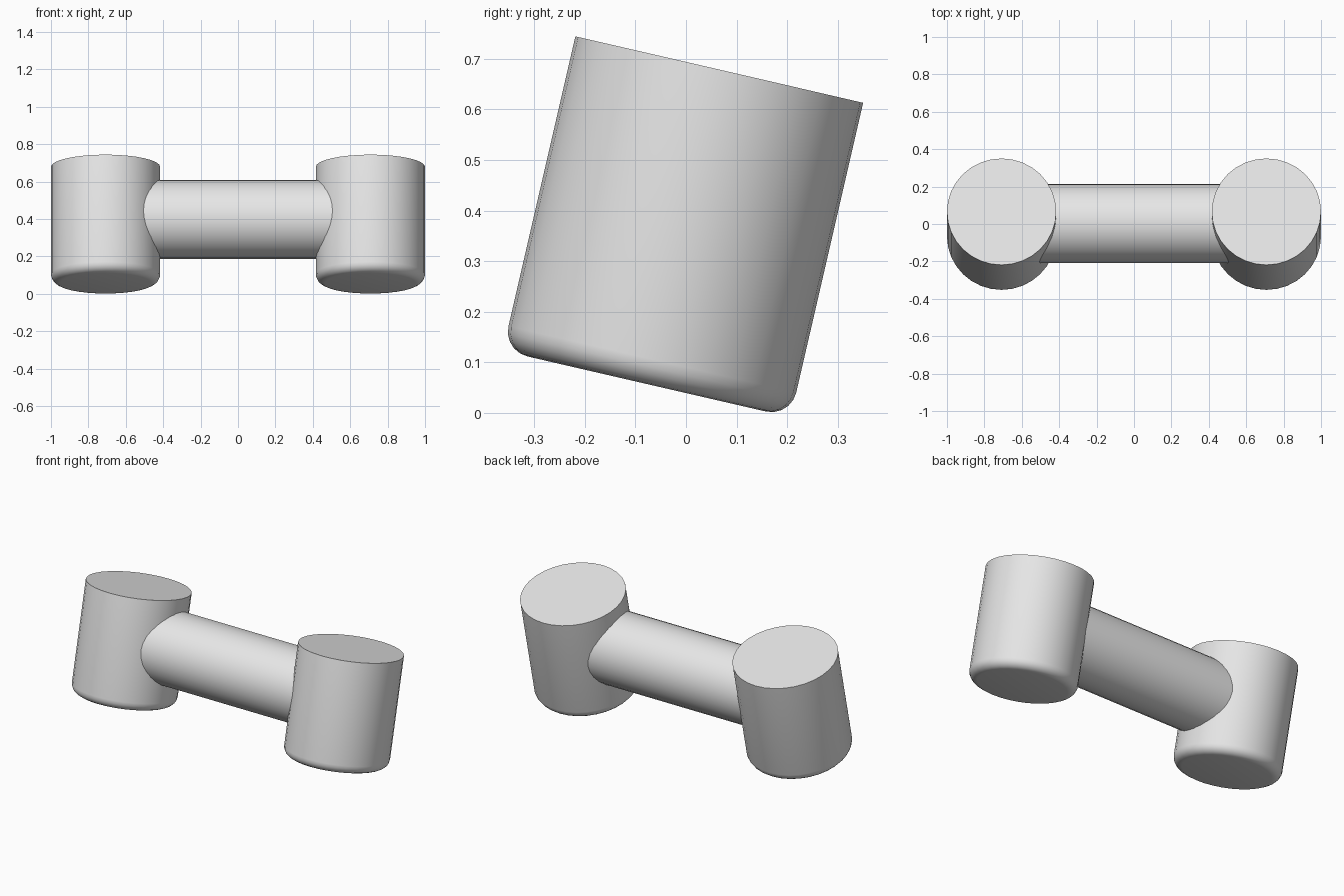
import bpy, bmesh, math
from mathutils import Matrix, Vector

cube = bpy.data.objects.get("Cube")
if cube:
    bpy.data.objects.remove(cube, do_unlink=True)

grey = bpy.data.materials.new("light grey")
grey.use_nodes = True
colour = (0.8, 0.8, 0.8, 1)
grey.diffuse_color = colour
grey.node_tree.nodes["Principled BSDF"].inputs["Base Color"].default_value = colour

SIDES = 32
TILT = Matrix.Rotation(math.radians(-13), 4, 'X')


def cylinder(name, radius, length, matrix, bevel=0):
    """Cylinder along local z, with an optional rounded bottom rim."""
    bm = bmesh.new()
    bmesh.ops.create_cone(bm, cap_ends=True, segments=SIDES, radius1=radius,
                          radius2=radius, depth=length)
    if bevel:
        rim = [e for e in bm.edges if all(v.co.z < 0 for v in e.verts)]
        bmesh.ops.bevel(bm, geom=rim, offset=bevel, offset_type='OFFSET',
                        segments=5, profile=0.5, affect='EDGES')
    bm.transform(matrix)
    mesh = bpy.data.meshes.new(name)
    bm.to_mesh(mesh)
    bm.free()
    mesh.materials.append(grey)
    obj = bpy.data.objects.new(name, mesh)
    bpy.context.collection.objects.link(obj)
    bpy.ops.object.select_all(action='DESELECT')
    obj.select_set(True)
    bpy.context.view_layer.objects.active = obj
    bpy.ops.object.shade_smooth_by_angle(angle=math.radians(30))
    return obj


# Two leaning end drums
for side, name in ((1, "left_drum"), (-1, "right_drum")):
    place = Matrix.Translation(Vector((side * 0.708, -0.006, 0.368))) @ TILT
    cylinder(name, 0.292, 0.638, place, bevel=0.05)

# Crossbar joining the drums
bar = Matrix.Translation(Vector((0, 0.002, 0.398))) @ TILT @ Matrix.Rotation(math.pi / 2, 4, 'Y')
cylinder("crossbar", 0.211, 1.3, bar)
